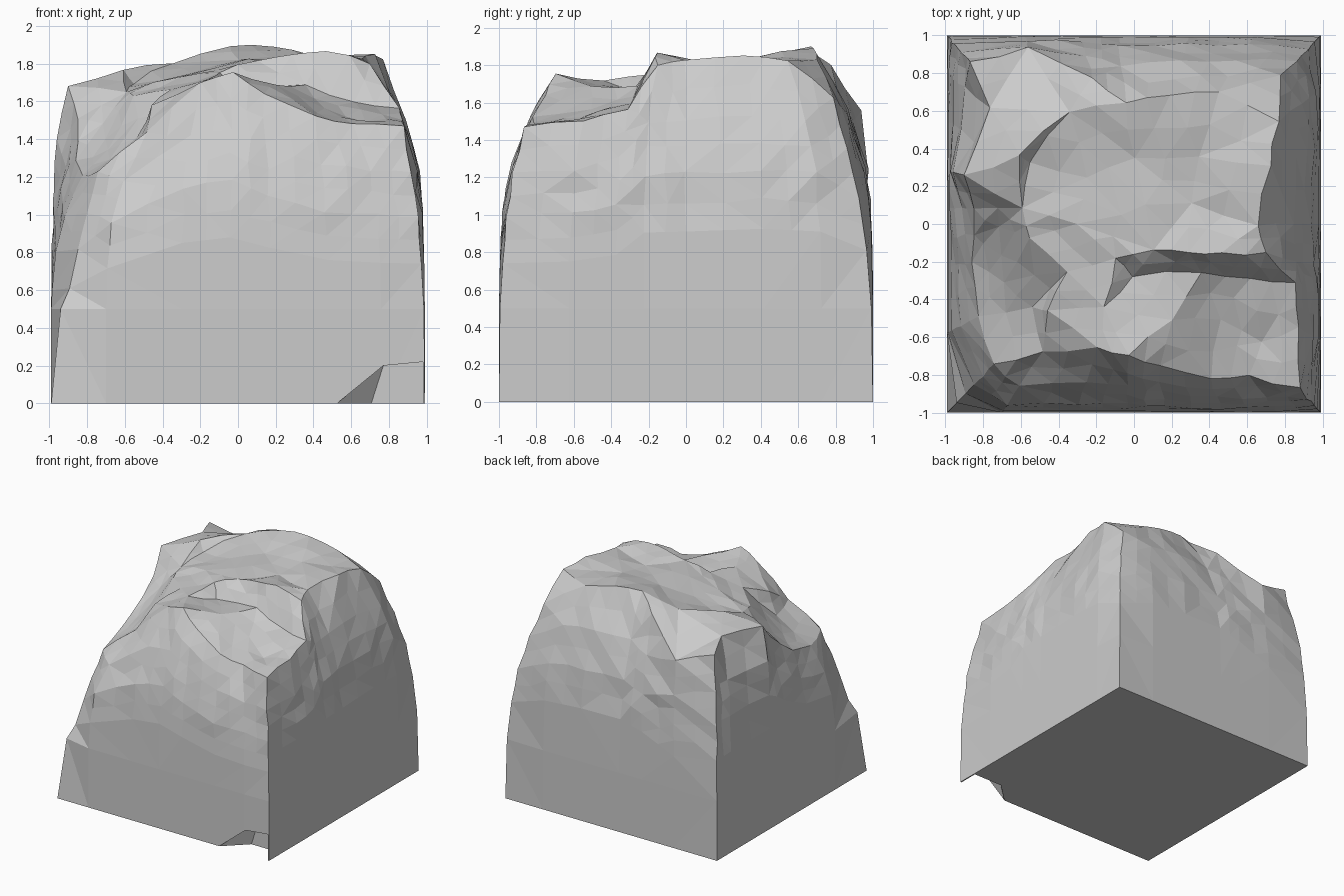
import bpy, bmesh, random
from mathutils import Vector, geometry

if "Cube" in bpy.data.objects:
    bpy.data.objects.remove(bpy.data.objects["Cube"])

random.seed(4)
HX, HY = 0.99, 1.0

# Upper rim of the boulder, counter-clockwise from the front left corner
rim = [(-.75, -.75, 1.22), (-.48, -.68, 1.43), (-.2, -.66, 1.7), (-.03, -.7, 1.76),
       (.13, -.76, 1.65), (.4, -.83, 1.52), (.62, -.81, 1.49), (.87, -.87, 1.48),
       (.88, -.55, 1.5), (.85, -.32, 1.57), (.71, -.16, 1.81), (.65, 0, 1.82),
       (.72, .3, 1.85), (.76, .55, 1.82), (.78, .78, 1.62), (.45, .7, 1.84),
       (.2, .68, 1.89), (-.05, .64, 1.9), (-.22, .77, 1.8), (-.55, .93, 1.55),
       (-.86, .86, 1.66), (-.77, .62, 1.7), (-.9, .25, 1.69), (-.84, .08, 1.5),
       (-.86, -.2, 1.28), (-.83, -.48, 1.2)]

# Crests, ledges and hollows inside the rim
inner = [(-.6, .37, 1.76), (-.55, .32, 1.7), (-.35, .6, 1.81), (-.25, .25, 1.75),
         (-.6, .08, 1.66), (-.3, 0, 1.73), (0, .35, 1.83), (.35, .35, 1.84),
         (.3, .1, 1.81), (.1, -.14, 1.82), (.28, -.15, 1.84), (.47, -.16, 1.86),
         (-.1, -.18, 1.76), (-.36, -.25, 1.66), (0, -.27, 1.68), (.35, -.25, 1.68),
         (.62, -.29, 1.6), (.2, -.5, 1.69), (.45, -.5, 1.56), (.68, -.62, 1.5),
         (-.15, -.45, 1.71), (-.56, -.08, 1.62), (-.45, -.46, 1.58), (-.54, -.45, 1.4),
         (-.7, -.3, 1.34), (-.72, -.02, 1.48)]

# Side profile: height as part of rim height, inset as part of rim inset
profile = [(0, 0), (.3, 0), (.5, .03), (.67, .15), (.83, .45), (1, 1)]


def is_corner(p):
    return abs(abs(p[0]) - abs(p[1])) < .02


def foot(p):
    """Point on the square base below a rim point."""
    x, y = p[0], p[1]
    if is_corner(p):
        return HX * (1 if x > 0 else -1), HY * (1 if y > 0 else -1)
    s = 1 / max(abs(x), abs(y))
    return x * s * HX, y * s * HY


bm = bmesh.new()

# Side walls, the four corners leaning in sooner than the sides
rings = []
for f, t in profile:
    ring = []
    for i, p in enumerate(rim):
        k = f ** 1.3 if i == 0 else f ** 2.7 if is_corner(p) else t
        bx, by = foot(p)
        ring.append(bm.verts.new((bx + (p[0] - bx) * k, by + (p[1] - by) * k, p[2] * f)))
    if f == .3:
        for v in ring:
            v.co.z = .5
    rings.append(ring)
n = len(rim)
for a, b in zip(rings, rings[1:]):
    for i in range(n):
        j = (i + 1) % n
        bm.faces.new((a[i], a[j], b[j], b[i]))

# Flat underside
bm.faces.new(list(reversed(rings[0])))

# Broken top surface
pts = [Vector(p[:2]) for p in rim + inner]
loop = [(i, (i + 1) % n) for i in range(n)]
tris = geometry.delaunay_2d_cdt(pts, loop, [], 1, 1e-5)[2]
top = rings[-1] + [bm.verts.new(p) for p in inner]
for tri in tris:
    bm.faces.new([top[i] for i in tri])

# Smaller facets with a rough, uneven surface
bmesh.ops.triangulate(bm, faces=[f for f in bm.faces if len(f.verts) > 3])
upper = [e for e in bm.edges if min(v.co.z for v in e.verts) > .55]
bmesh.ops.subdivide_edges(bm, edges=upper, cuts=1)
for v in bm.verts:
    if v.co.z > .95:
        v.co += Vector([random.uniform(-.011, .011) for _ in range(3)])
    v.co.x = max(-HX, min(HX, v.co.x))
    v.co.y = max(-HY, min(HY, v.co.y))
    v.co.z = min(v.co.z, 1.9)
bmesh.ops.triangulate(bm, faces=bm.faces[:])
bmesh.ops.recalc_face_normals(bm, faces=bm.faces[:])
me = bpy.data.meshes.new("boulder")
bm.to_mesh(me)
bm.free()
boulder = bpy.data.objects.new("boulder", me)
bpy.context.collection.objects.link(boulder)

# Chip at the bottom of the front right corner
bm = bmesh.new()
for x, z in [(.5, -.02), (.77, .2), (.98, .22), (.98, -.02)]:
    bm.verts.new((x, -1.02, z))
    bm.verts.new((max(x, .7), -.83, z))
bmesh.ops.convex_hull(bm, input=bm.verts[:])
bmesh.ops.recalc_face_normals(bm, faces=bm.faces[:])
cm = bpy.data.meshes.new("chip_cutter")
bm.to_mesh(cm)
bm.free()
cutter = bpy.data.objects.new("chip_cutter", cm)
bpy.context.collection.objects.link(cutter)
cutter.hide_render = True
cutter.hide_set(True)
mod = boulder.modifiers.new("chip", 'BOOLEAN')
mod.operation = 'DIFFERENCE'
mod.solver = 'EXACT'
mod.object = cutter
